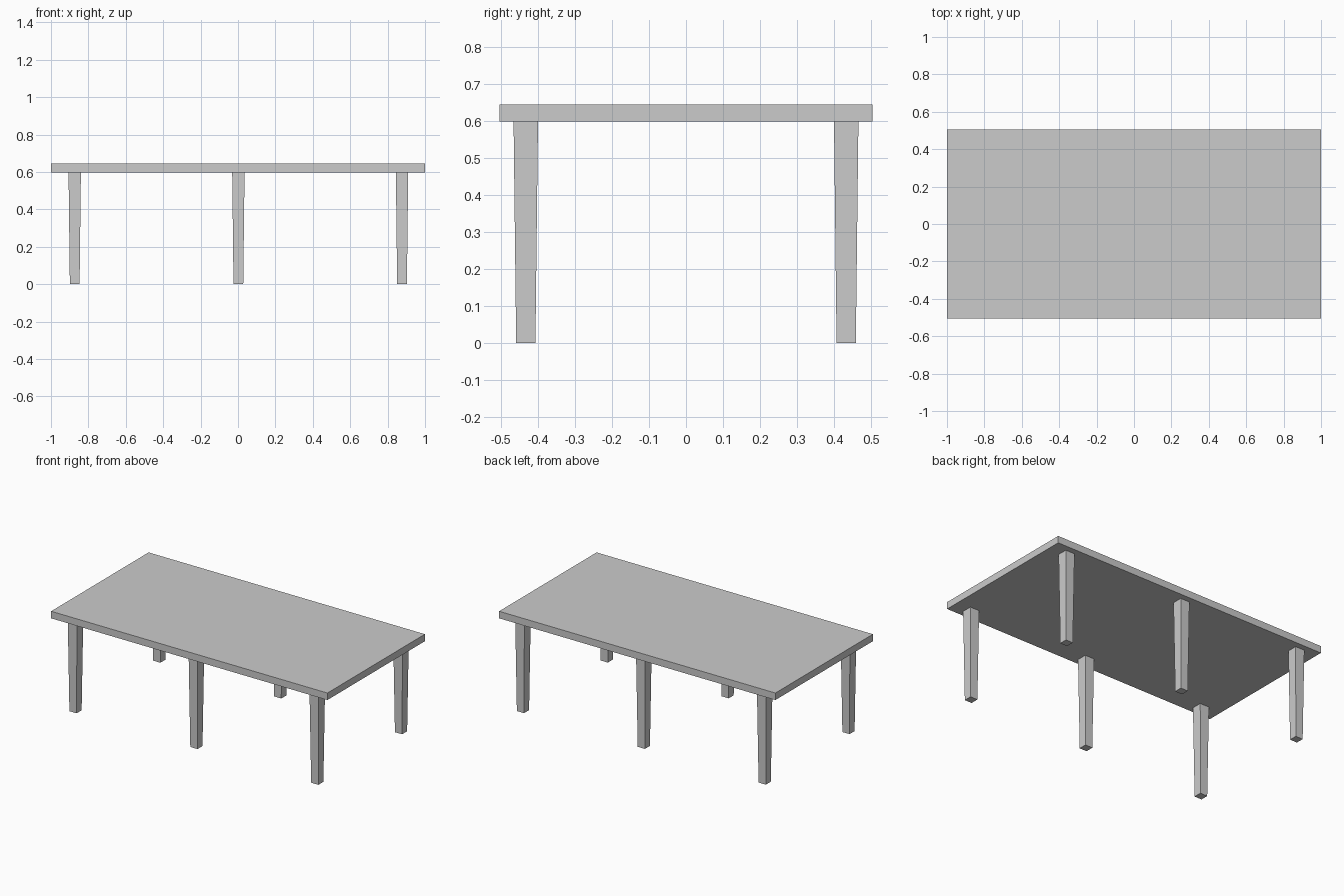
import bpy
import bmesh

if "Cube" in bpy.data.objects:
    bpy.data.objects.remove(bpy.data.objects["Cube"])

TOP_Z, UNDER_Z = 0.644, 0.598


def tapered_box(name, x, y, z0, z1, bottom, top):
    """Box whose bottom and top half-sizes (x, y) may differ."""
    bm = bmesh.new()
    bmesh.ops.create_cube(bm, size=2)
    for v in bm.verts:
        hx, hy = top if v.co.z > 0 else bottom
        v.co = (v.co.x * hx, v.co.y * hy, z1 - z0 if v.co.z > 0 else 0)
    mesh = bpy.data.meshes.new(name)
    bm.to_mesh(mesh)
    bm.free()
    obj = bpy.data.objects.new(name, mesh)
    obj.location = (x, y, z0)
    bpy.context.collection.objects.link(obj)
    return obj


# Table top slab
tapered_box("table_top", 0, 0, UNDER_Z, TOP_Z, (1.0, 0.504), (1.0, 0.504))

# Six legs, narrowing toward the floor
for row, y in (("front", -0.433), ("back", 0.433)):
    for side, x in (("left", -0.873), ("middle", 0.002), ("right", 0.877)):
        tapered_box(f"{row}_{side}_leg", x, y, 0, UNDER_Z,
                    (0.026, 0.026), (0.033, 0.033))
